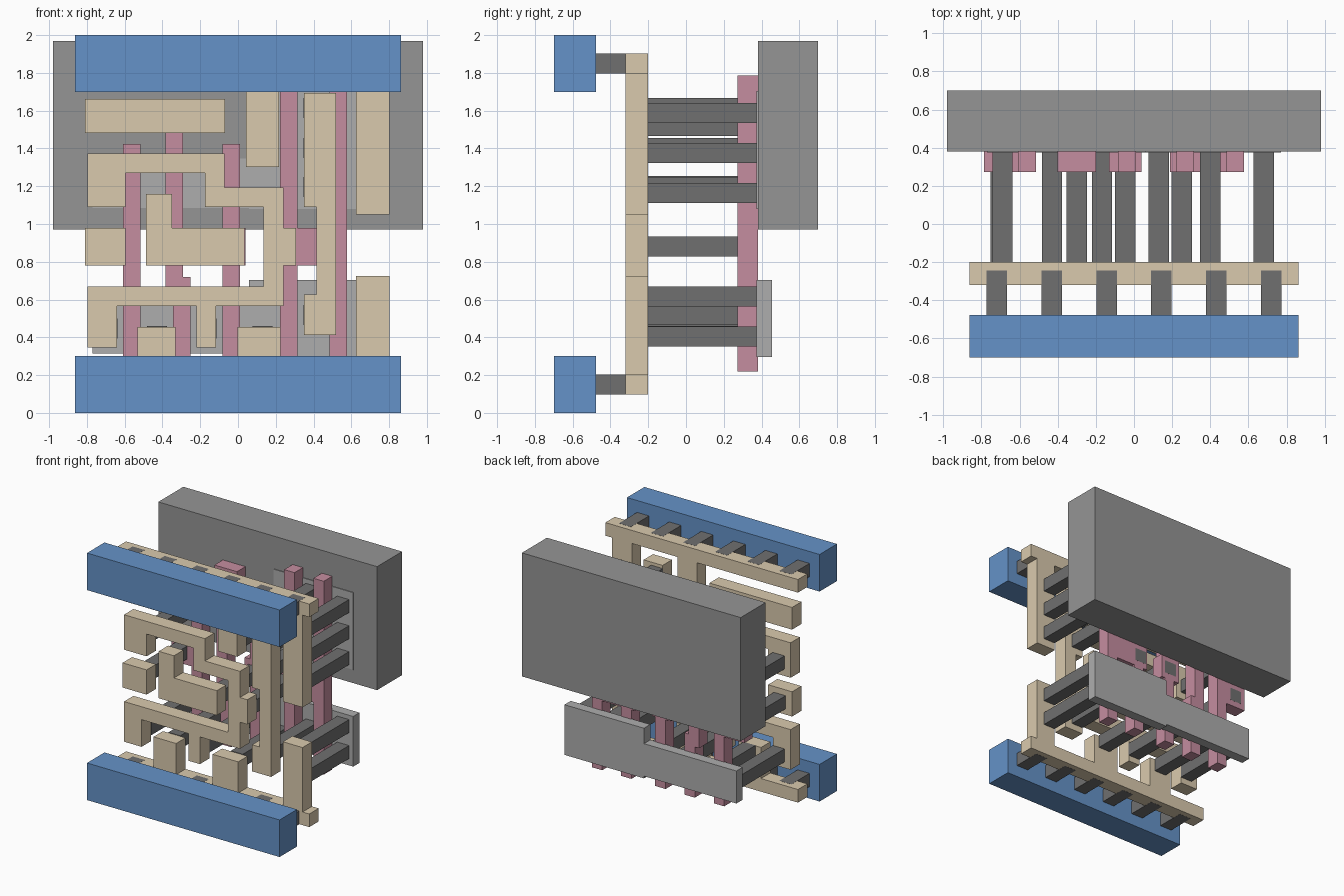
import bpy, bmesh


def material(name, rgb):
    m = bpy.data.materials.new(name)
    m.diffuse_color = (*rgb, 1)
    return m


BLUE = material("rail_blue", (0.13, 0.29, 0.58))
TAN = material("wire_tan", (0.70, 0.59, 0.42))
PINK = material("gate_pink", (0.56, 0.27, 0.35))
DARK = material("contact_grey", (0.16, 0.16, 0.16))
LIGHT = material("diffusion_grey", (0.42, 0.42, 0.42))
MID = material("well_grey", (0.30, 0.30, 0.30))


def prism(name, outline, y0, y1, mat):
    """Extrude an (x, z) outline from y0 back to y1."""
    bm = bmesh.new()
    face = bm.faces.new([bm.verts.new((x, y0, z)) for x, z in outline])
    ext = bmesh.ops.extrude_face_region(bm, geom=[face])["geom"]
    verts = [v for v in ext if isinstance(v, bmesh.types.BMVert)]
    bmesh.ops.translate(bm, verts=verts, vec=(0, y1 - y0, 0))
    bmesh.ops.recalc_face_normals(bm, faces=bm.faces)
    mesh = bpy.data.meshes.new(name)
    bm.to_mesh(mesh)
    bm.free()
    mesh.materials.append(mat)
    obj = bpy.data.objects.new(name, mesh)
    bpy.context.collection.objects.link(obj)
    return obj


def box(name, x0, x1, z0, z1, y0, y1, mat):
    return prism(name, [(x0, z0), (x1, z0), (x1, z1), (x0, z1)], y0, y1, mat)


def wire(name, outline):
    return prism(name, outline, -0.32, -0.20, TAN)


def gate(name, outline):
    return prism(name, outline, 0.272, 0.38, PINK)


H = 0.053  # half width of every square contact

# Power rails and the short plugs behind them
for label, z in (("bottom", 0.15), ("top", 1.85)):
    box(f"{label}_rail", -0.8625, 0.8625, z - 0.15, z + 0.15, -0.70, -0.477, BLUE)
    for i in range(6):
        x = (i - 2.5) * 0.2875
        h = H + 0.0008
        box(f"{label}_rail_plug", x - h, x + h, z - h, z + h, -0.477, -0.245, DARK)

# Tan wiring: rail strips with their fingers
W = 0.8625
wire("bottom_wire_strip", [
    (-W, 0.097), (W, 0.097), (W, 0.203), (0.802, 0.203), (0.802, 0.725),
    (0.626, 0.725), (0.626, 0.203), (0.226, 0.203), (0.226, 0.455), (-0.003, 0.455),
    (-0.003, 0.203), (-0.33, 0.203), (-0.33, 0.455), (-0.532, 0.455),
    (-0.532, 0.203), (-W, 0.203)])
wire("top_wire_strip", [
    (-W, 1.903), (W, 1.903), (W, 1.797), (0.802, 1.797), (0.802, 1.05),
    (0.626, 1.05), (0.626, 1.797), (0.217, 1.797), (0.217, 1.303),
    (0.043, 1.303), (0.043, 1.797), (-W, 1.797)])

# Tan wiring: inner signal pieces
wire("winding_wire", [
    (-0.797, 1.09), (-0.595, 1.09), (-0.595, 1.27), (-0.176, 1.27), (-0.176, 1.09),
    (0.136, 1.09), (0.136, 0.67), (-0.797, 0.67), (-0.797, 0.345), (-0.64, 0.345),
    (-0.64, 0.565), (-0.221, 0.565), (-0.221, 0.345), (-0.117, 0.345),
    (-0.117, 0.565), (0.241, 0.565), (0.241, 0.78), (0.308, 0.78), (0.308, 0.98),
    (0.241, 0.98), (0.241, 1.192), (-0.072, 1.192), (-0.072, 1.373), (-0.797, 1.373)])
wire("output_wire", [
    (0.35, 0.412), (0.52, 0.412), (0.52, 1.693), (0.35, 1.693), (0.35, 1.09),
    (0.415, 1.09), (0.415, 0.627), (0.35, 0.627)])
wire("angled_input_wire", [
    (-0.486, 0.78), (0.034, 0.78), (0.034, 0.98), (-0.35, 0.98),
    (-0.35, 1.16), (-0.486, 1.16)])
wire("upper_input_wire", [(-0.81, 1.483), (-0.07, 1.483), (-0.07, 1.663), (-0.81, 1.663)])
wire("left_input_wire", [(-0.81, 0.78), (-0.595, 0.78), (-0.595, 0.98), (-0.81, 0.98)])

# Pink gates with their contact pads
gate("gate_1", [(-0.608, 0.22), (-0.515, 0.22), (-0.515, 1.423), (-0.608, 1.423),
                (-0.608, 0.98), (-0.788, 0.98), (-0.788, 0.78), (-0.608, 0.78)])
gate("gate_2", [(-0.345, 0.22), (-0.252, 0.22), (-0.252, 0.72), (-0.29, 0.72),
                (-0.29, 1.485), (-0.20, 1.485), (-0.20, 1.655), (-0.402, 1.655),
                (-0.402, 1.485), (-0.383, 1.485), (-0.383, 0.63), (-0.345, 0.63)])
gate("gate_3", [(-0.083, 0.22), (0.01, 0.22), (0.01, 0.78), (0.039, 0.78),
                (0.039, 0.98), (0.01, 0.98), (0.01, 1.423), (-0.083, 1.423),
                (-0.083, 0.98), (-0.13, 0.98), (-0.13, 0.78), (-0.083, 0.78)])
gate("output_gate_pair", [
    (0.223, 0.22), (0.316, 0.22), (0.316, 0.78), (0.485, 0.78), (0.485, 0.22),
    (0.578, 0.22), (0.578, 1.785), (0.485, 1.785), (0.485, 0.98), (0.316, 0.98),
    (0.316, 1.785), (0.223, 1.785), (0.223, 0.98), (0.19, 0.98), (0.19, 0.78),
    (0.223, 0.78)])

# Long contacts: column x -> heights
diffusion_contacts = {
    -0.69: (0.447, 1.2), -0.43: (0.406,), -0.168: (0.447,),
    0.13: (0.406, 1.375, 1.518), 0.40: (0.518, 1.197, 1.402, 1.615),
    0.68: (0.405, 0.615, 1.165, 1.375, 1.587)}
for x, heights in diffusion_contacts.items():
    for z in heights:
        box("diffusion_contact", x - H, x + H, z - H, z + H, -0.20, 0.374, DARK)
for x, z in ((-0.70, 0.88), (-0.30, 1.57), (-0.046, 0.88), (0.25, 0.88)):
    box("gate_contact", x - H, x + H, z - H, z + H, -0.20, 0.3805, DARK)

# Stepped diffusion plates and the big well block
prism("lower_diffusion", [
    (-0.77, 0.315), (0.058, 0.315), (0.058, 0.297), (0.77, 0.297),
    (0.77, 0.703), (0.058, 0.703), (0.058, 0.578), (-0.77, 0.578)], 0.374, 0.455, LIGHT)
prism("upper_diffusion", [
    (-0.77, 1.085), (0.058, 1.085), (0.058, 1.08), (0.77, 1.08),
    (0.77, 1.705), (0.058, 1.705), (0.058, 1.347), (-0.77, 1.347)], 0.374, 0.455, LIGHT)
box("well_block", -0.98, 0.98, 0.97, 1.97, 0.38, 0.70, MID)
